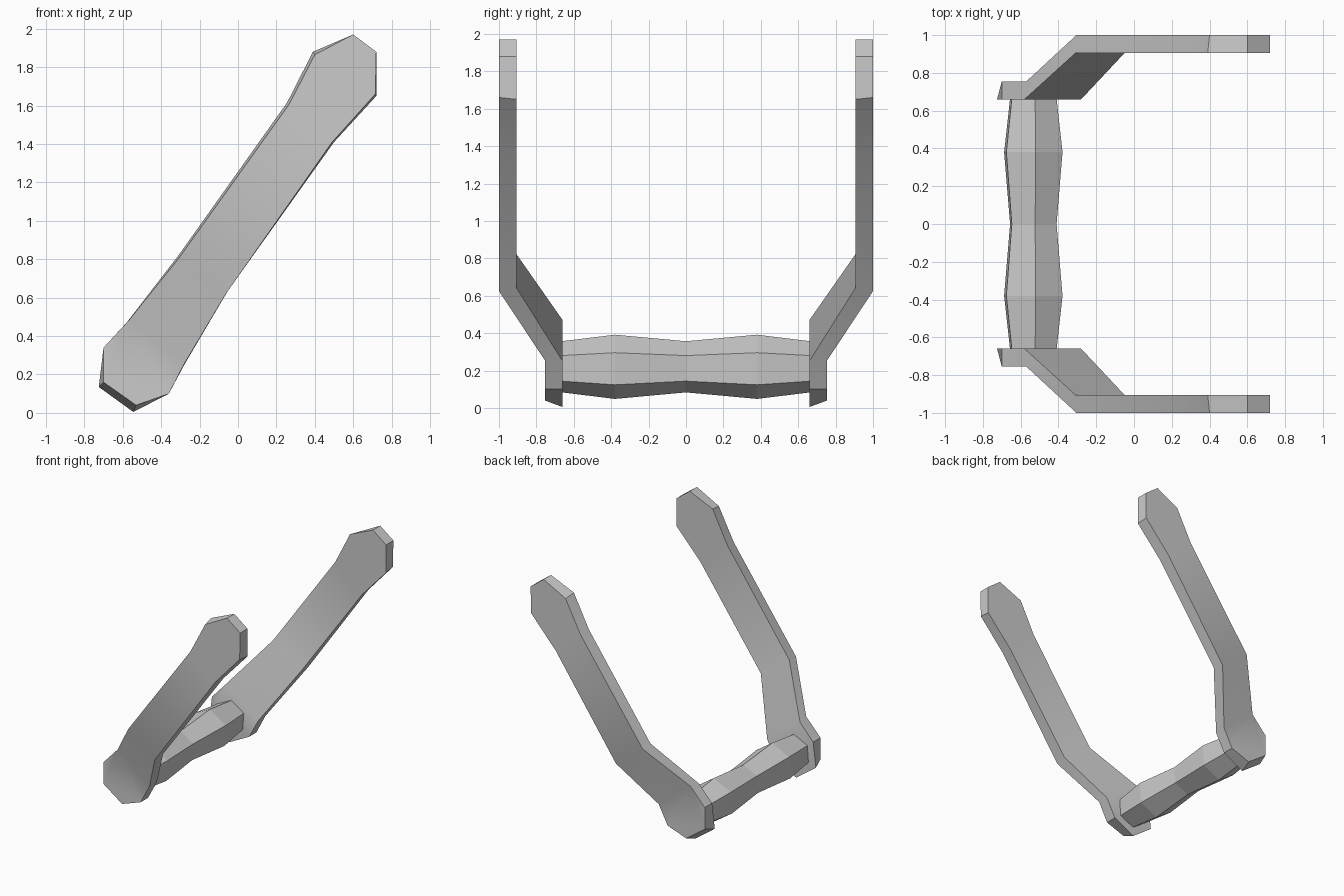
import bpy, bmesh, math

if "Cube" in bpy.data.objects:
    bpy.data.objects.remove(bpy.data.objects["Cube"])


def make_object(name, verts, faces):
    mesh = bpy.data.meshes.new(name)
    mesh.from_pydata(verts, [], faces)
    bm = bmesh.new()
    bm.from_mesh(mesh)
    bmesh.ops.recalc_face_normals(bm, faces=bm.faces)
    bm.to_mesh(mesh)
    bm.free()
    obj = bpy.data.objects.new(name, mesh)
    bpy.context.collection.objects.link(obj)
    return obj


# Side arm outlines (x, z): four foot points, lower and upper bend, six tip points
outer = [(-0.70, 0.34), (-0.70, 0.16), (-0.53, 0.04), (-0.36, 0.10),
         (-0.28, 0.255), (-0.06, 0.625),
         (0.49, 1.41), (0.715, 1.66), (0.72, 1.88), (0.60, 1.97),
         (0.40, 1.865), (0.265, 1.605),
         (-0.305, 0.81), (-0.57, 0.48)]
inner = [(-0.70, 0.34), (-0.725, 0.135), (-0.545, 0.005), (-0.36, 0.10),
         (-0.28, 0.25), (-0.05, 0.64),
         (0.50, 1.41), (0.72, 1.65), (0.72, 1.88), (0.60, 1.97),
         (0.39, 1.88), (0.255, 1.615),
         (-0.31, 0.82), (-0.58, 0.47)]
count = len(outer)
UPPER = range(5, 13)
panels = [(0, 1, 2, 3, 4, 13), (4, 5, 12, 13), tuple(UPPER)]


def side_arm(name, side):
    verts = [(x, side * (1.0 if i in UPPER else 0.755), z)
             for i, (x, z) in enumerate(outer)]
    verts += [(x, side * (0.905 if i in UPPER else 0.66), z)
              for i, (x, z) in enumerate(inner)]
    faces = panels + [tuple(i + count for i in p) for p in panels]
    for i in range(count):
        j = (i + 1) % count
        faces.append((i, j, j + count, i + count))
    obj = make_object(name, verts, faces)
    bpy.ops.object.select_all(action='DESELECT')
    obj.select_set(True)
    bpy.context.view_layer.objects.active = obj
    bpy.ops.object.shade_smooth_by_angle(angle=math.radians(32))


side_arm("front_arm", -1)
side_arm("back_arm", 1)

# Six-sided crossbar with two swellings
rings = [(-0.665, 0.137), (-0.38, 0.172), (0, 0.137), (0.38, 0.172), (0.665, 0.137)]
verts = []
for y, r in rings:
    for k in range(6):
        a = math.radians(26 + 60 * k)
        verts.append((-0.533 + r * math.cos(a), y, 0.22 + r * math.sin(a)))
faces = [tuple(range(6)), tuple(range(24, 30))]
for s in range(4):
    for k in range(6):
        n = (k + 1) % 6
        faces.append((s * 6 + k, s * 6 + n, s * 6 + 6 + n, s * 6 + 6 + k))
make_object("crossbar", verts, faces)
